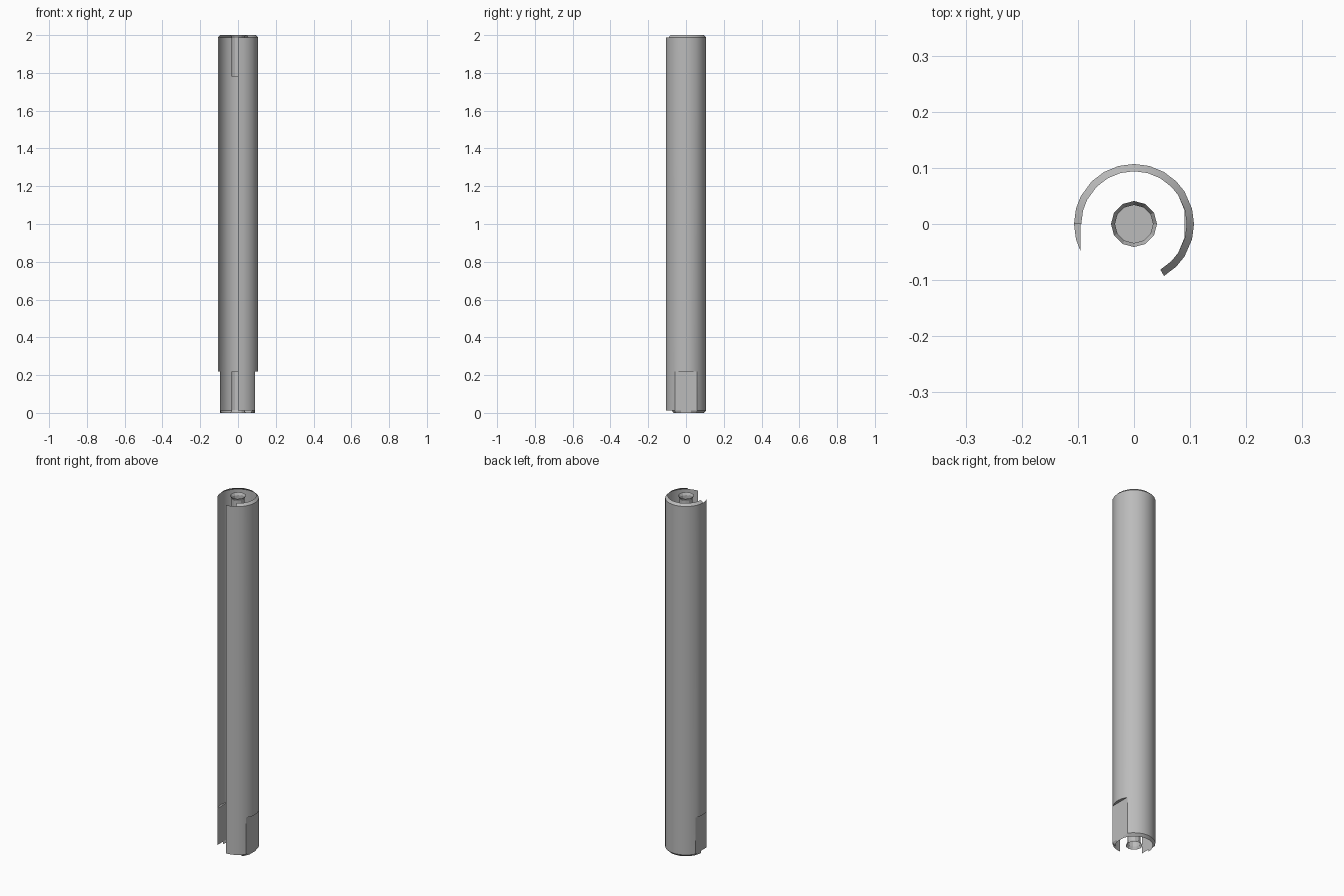
import bpy, bmesh
from math import radians, degrees, acos, cos, sin

cube = bpy.data.objects.get("Cube")
if cube:
    bpy.data.objects.remove(cube, do_unlink=True)

R, RIM, CHAMFER = 0.107, 0.094, 0.013
FLAT_LEFT, FLAT_RIGHT, FLAT_TOP = 0.09, -0.095, 0.22
HOLE, FLARE = 0.034, 0.041

steel = bpy.data.materials.new("grey steel")
steel.use_nodes = True
grey = (0.5, 0.5, 0.5, 1)
steel.diffuse_color = grey
steel.node_tree.nodes["Principled BSDF"].inputs["Base Color"].default_value = grey


def lathe(name, profile, angles, closed=False, floor=False):
    """Sweep (radius, z, flattened) points through the angles as an open shell."""
    bm = bmesh.new()
    rings = []
    for r, z, flattened in profile:
        ring = []
        for a in angles:
            x, y = r * cos(radians(a)), r * sin(radians(a))
            if flattened:
                x = min(max(x, FLAT_RIGHT), FLAT_LEFT)
            ring.append(bm.verts.new((x, y, z)))
        rings.append(ring)
    n = len(angles)
    for low, high in zip(rings, rings[1:]):
        for i in range(n if closed else n - 1):
            j = (i + 1) % n
            bm.faces.new((low[i], low[j], high[j], high[i]))
    if floor:
        bm.faces.new(rings[0])
    # collapse the parts of the ledges that have no width
    bmesh.ops.remove_doubles(bm, verts=bm.verts, dist=0.00001)
    mesh = bpy.data.meshes.new(name)
    bm.to_mesh(mesh)
    bm.free()
    mesh.materials.append(steel)
    obj = bpy.data.objects.new(name, mesh)
    bpy.context.collection.objects.link(obj)
    bpy.ops.object.select_all(action="DESELECT")
    obj.select_set(True)
    bpy.context.view_layer.objects.active = obj
    bpy.ops.object.shade_smooth_by_angle(angle=radians(25))
    return obj


# Angles include the exact corners of both wrench flats
left_corner = degrees(acos(FLAT_LEFT / R))
right_corner = degrees(acos(FLAT_RIGHT / R))
corners = [-left_corner, left_corner, right_corner, 360 - right_corner]


def arc(start, end):
    steps = [a for a in range(-90, 271, 15) if all(abs(a - c) > 4 for c in corners)]
    inside = [a for a in steps + corners if start < a < end]
    return sorted(inside + [start, end])


# Shaft wall, open at the front right, with ledges above the wrench flats
lathe("shaft_wall",
      [(R, CHAMFER, True), (R, FLAT_TOP, True), (R, FLAT_TOP, False), (R, 2 - CHAMFER, False)],
      arc(-90, 360 - right_corner))

# Chamfered rims at both ends
lathe("top_chamfer", [(R, 2 - CHAMFER, False), (RIM, 2, False)], arc(-60, 180))
lathe("bottom_chamfer", [(RIM, 0, True), (R, CHAMFER, True)], arc(-45, 180))

# Blind centre holes with flared mouths
around = range(0, 360, 30)
for name, mouth, d in (("top_centre_hole", 2, -1), ("bottom_centre_hole", 0, 1)):
    lathe(name,
          [(HOLE, mouth + d * 0.22, False), (HOLE, mouth + d * 0.014, False), (FLARE, mouth, False)],
          around, closed=True, floor=True)
